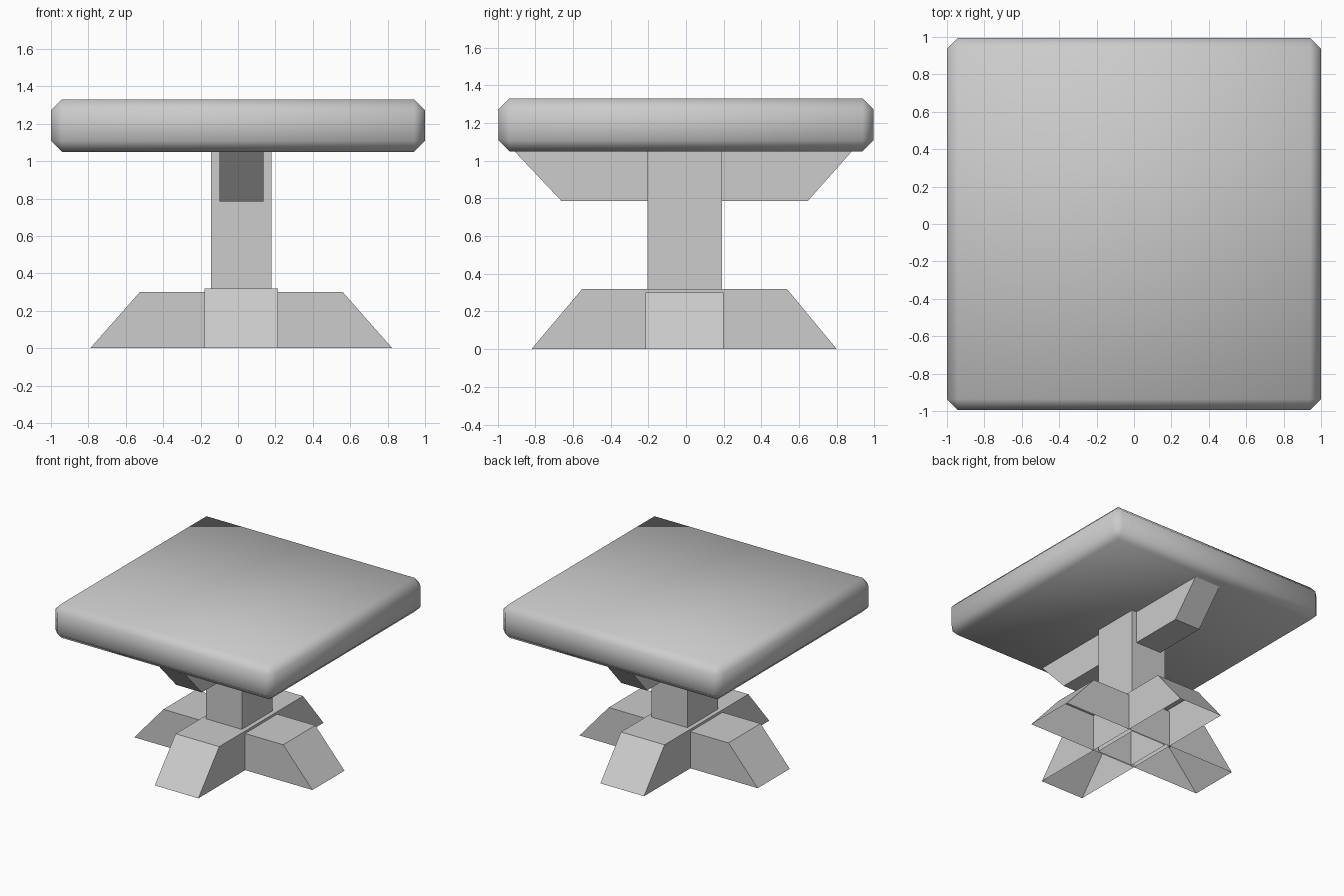
import bpy
import bmesh

cube = bpy.data.objects.get("Cube")
if cube:
    bpy.data.objects.remove(cube, do_unlink=True)

grey = bpy.data.materials.new("plain_grey")
grey.use_nodes = True
COLOUR = (0.604, 0.604, 0.604, 1)
grey.diffuse_color = COLOUR
grey.node_tree.nodes["Principled BSDF"].inputs["Base Color"].default_value = COLOUR


def finish(bm, name):
    bmesh.ops.recalc_face_normals(bm, faces=bm.faces)
    mesh = bpy.data.meshes.new(name)
    bm.to_mesh(mesh)
    bm.free()
    mesh.materials.append(grey)
    obj = bpy.data.objects.new(name, mesh)
    bpy.context.collection.objects.link(obj)
    return obj


def bar(name, axis, low, high, sides, z_range, open_face=None):
    """Trapezoid running along an axis; low and high are its ends at each height."""
    z0, z1 = z_range
    profile = [(low[0], z0), (low[1], z0), (high[1], z1), (high[0], z1)]
    bm = bmesh.new()
    loops = []
    for s in sides:
        loops.append([bm.verts.new((a, s, z) if axis == "x" else (s, a, z))
                      for a, z in profile])
    first, second = loops
    bm.faces.new(first)
    bm.faces.new(second)
    for i in range(4):
        j = (i + 1) % 4
        bm.faces.new((first[i], first[j], second[j], second[i]))
    bmesh.ops.recalc_face_normals(bm, faces=bm.faces)
    # Leave the floor side hollow
    if open_face == "bottom":
        under = [f for f in bm.faces if f.normal.z < -0.9]
        bmesh.ops.delete(bm, geom=under, context="FACES")
    return finish(bm, name)


# Crossed feet, hollow underneath
bar("foot_side_to_side", "x", (-0.79, 0.825), (-0.525, 0.56),
    (-0.215, 0.2), (0, 0.3), "bottom")
bar("foot_front_to_back", "y", (-0.82, 0.8), (-0.55, 0.535),
    (-0.18, 0.215), (0, 0.32), "bottom")

# Central column
bar("column", "x", (-0.145, 0.178), (-0.145, 0.178),
    (-0.205, 0.19), (0, 1.06), "bottom")

# Brace under the top
bar("top_brace", "y", (-0.66, 0.645), (-0.915, 0.885),
    (-0.098, 0.135), (0.785, 1.055))

# Chamfered table top
bm = bmesh.new()
bmesh.ops.create_cube(bm, size=1)
bmesh.ops.scale(bm, vec=(2, 1.99, 0.28), verts=bm.verts)
bmesh.ops.translate(bm, vec=(0, 0, 1.19), verts=bm.verts)
bmesh.ops.bevel(bm, geom=bm.edges[:], offset=0.058, segments=1,
                affect="EDGES", profile=0.5)
for face in bm.faces:
    face.smooth = True
finish(bm, "table_top")
